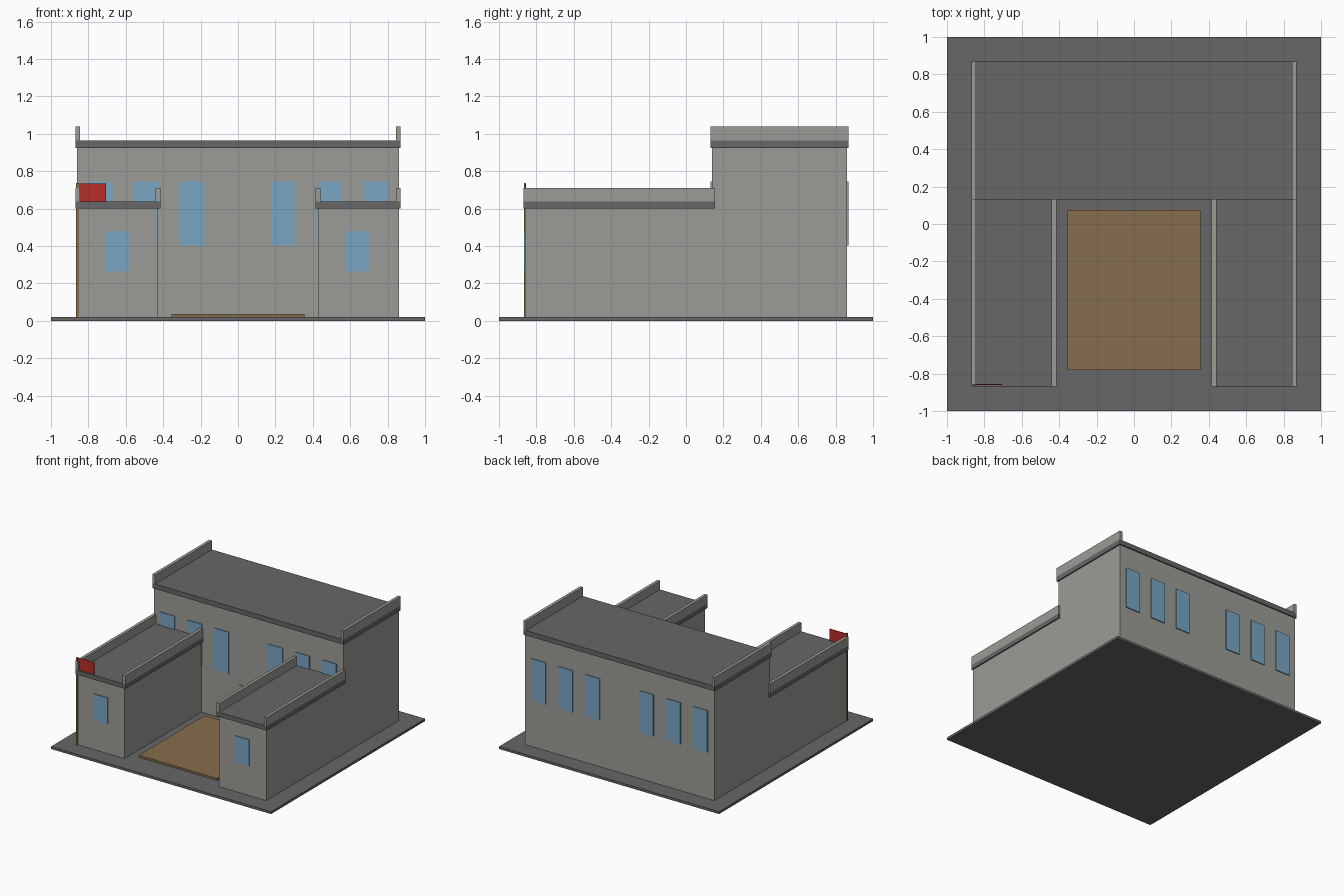
import bpy

default = bpy.data.objects.get("Cube")
if default:
    bpy.data.objects.remove(default, do_unlink=True)


def material(name, colour):
    mat = bpy.data.materials.new(name)
    mat.use_nodes = True
    mat.diffuse_color = (*colour, 1)
    bsdf = mat.node_tree.nodes["Principled BSDF"]
    bsdf.inputs["Base Color"].default_value = (*colour, 1)
    bsdf.inputs["Roughness"].default_value = 0.8
    return mat


WALL = material("pale grey wall", (0.33, 0.33, 0.305))
DARK = material("dark grey slab", (0.135, 0.135, 0.135))
GLASS = material("blue glass", (0.19, 0.38, 0.54))
WOOD = material("brown wood", (0.24, 0.155, 0.075))
RED = material("red cloth", (0.47, 0.027, 0.02))


def box(name, x, y, z, mat):
    """Box spanning the (low, high) pair on each axis."""
    bpy.ops.mesh.primitive_cube_add(size=1)
    obj = bpy.context.object
    obj.name = name
    spans = [sorted(pair) for pair in (x, y, z)]
    for v in obj.data.vertices:
        v.co = [lo if c < 0 else hi for c, (lo, hi) in zip(v.co, spans)]
    obj.data.materials.append(mat)
    return obj


def pair(name, x, y, z, mat):
    """The same box on the left (+x) and the right (-x)."""
    box("left_" + name, x, y, z, mat)
    box("right_" + name, (-x[0], -x[1]), y, z, mat)


# Ground slab and courtyard paving
box("ground_slab", (-1, 1), (-1, 1), (0, 0.02), DARK)
box("courtyard_deck", (-0.355, 0.355), (-0.78, 0.075), (0.02, 0.037), WOOD)

# Tall rear hall
box("hall_walls", (-0.86, 0.86), (0.14, 0.86), (0.02, 0.925), WALL)
box("hall_roof", (-0.87, 0.87), (0.13, 0.87), (0.925, 0.965), DARK)
pair("hall_parapet", (0.845, 0.87), (0.13, 0.87), (0.965, 1.04), WALL)
box("door", (-0.083, 0.083), (0.132, 0.14), (0.02, 0.338), WALL)

# Low front wings
pair("wing_walls", (0.43, 0.86), (-0.86, 0.14), (0.02, 0.6), WALL)
pair("wing_roof", (0.415, 0.87), (-0.87, 0.155), (0.6, 0.637), DARK)
for side, x in (("outer", 0.845), ("inner", 0.415)):
    pair("wing_" + side + "_parapet", (x, x + 0.025), (-0.87, 0.155), (0.637, 0.71), WALL)
pair("wing_window", (0.578, 0.707), (-0.867, -0.86), (0.265, 0.48), GLASS)

# Tall windows along both long walls of the hall
for i, x in enumerate((0.18, 0.425, 0.67), 1):
    for face, y in (("front", (0.132, 0.14)), ("back", (0.86, 0.868))):
        pair(f"hall_{face}_window_{i}", (x, x + 0.13), y, (0.403, 0.745), GLASS)

# Flag on its pole at the front right corner
box("flag_pole", (-0.865, -0.85), (-0.867, -0.857), (0.02, 0.737), WOOD)
box("flag", (-0.85, -0.705), (-0.86, -0.855), (0.635, 0.735), RED)
